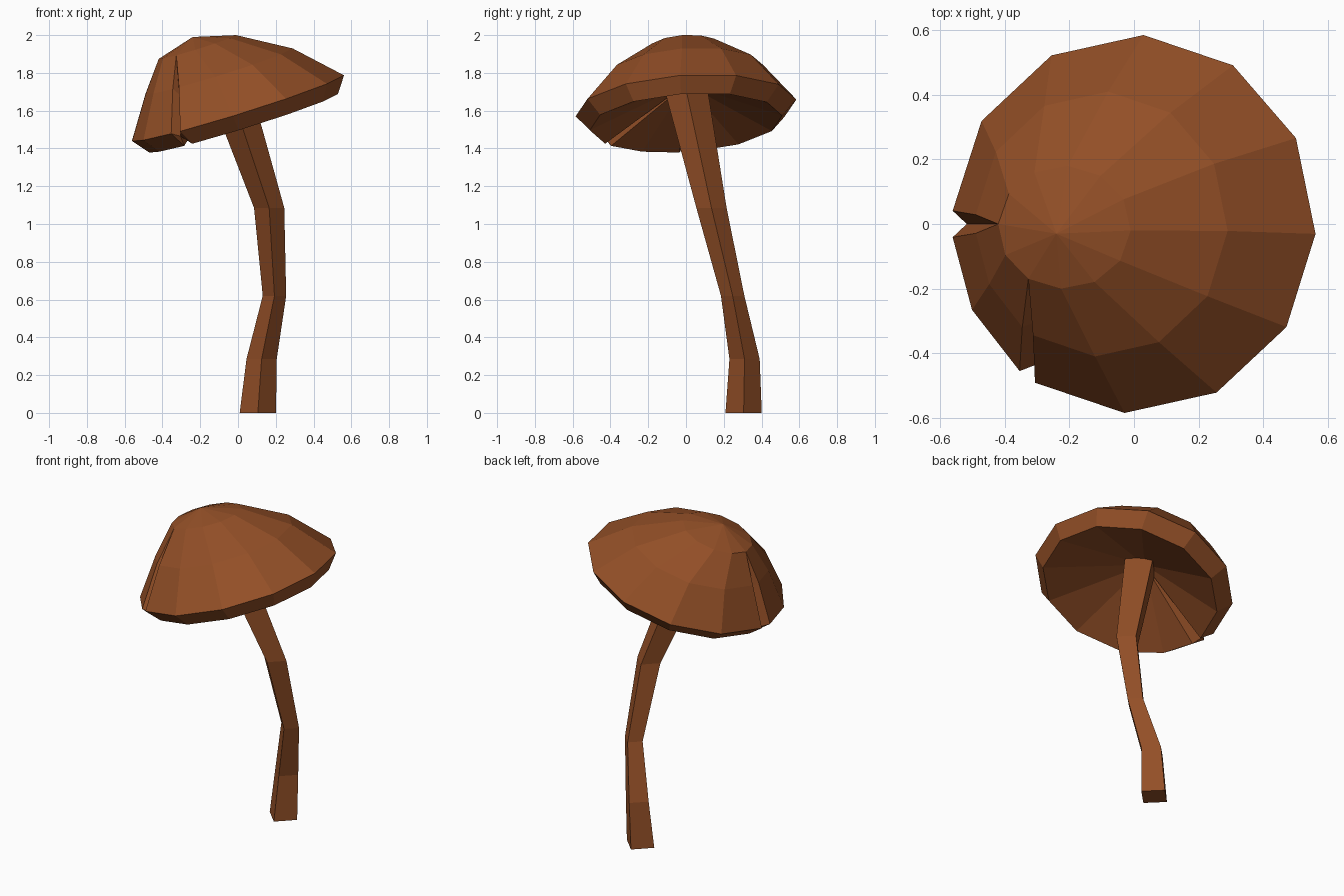
import bpy, bmesh
from math import sin, cos, radians
from mathutils import Vector

if "Cube" in bpy.data.objects:
    bpy.data.objects.remove(bpy.data.objects["Cube"])

brown = bpy.data.materials.new("mushroom brown")
brown.diffuse_color = (0.29, 0.078, 0.02, 1)
brown.use_nodes = True
brown.node_tree.nodes["Principled BSDF"].inputs["Base Color"].default_value = brown.diffuse_color


def finish(bm, name):
    bmesh.ops.remove_doubles(bm, verts=bm.verts, dist=0.0005)
    bmesh.ops.recalc_face_normals(bm, faces=bm.faces)
    me = bpy.data.meshes.new(name)
    bm.to_mesh(me)
    bm.free()
    me.materials.append(brown)
    ob = bpy.data.objects.new(name, me)
    bpy.context.collection.objects.link(ob)
    return ob


# Cap: tilted rings (centre, x radius, y radius) from crown to lower rim
RINGS = [((-0.215, -0.01, 1.937), 0.205, 0.19),
         ((-0.10, 0.0, 1.81), 0.39, 0.41),
         ((0.0, 0.0, 1.615), 0.562, 0.585),
         ((0.03, 0.0, 1.535), 0.50, 0.51)]
CROWN = Vector((-0.24, -0.03, 1.99))
HOLLOW = Vector((-0.08, 0.0, 1.74))


def ring_point(i, deg, inset=1.0, drop=0.0):
    (cx, cy, cz), rx, ry = RINGS[i]
    dx = rx * inset * cos(radians(deg))
    dy = ry * inset * sin(radians(deg))
    return Vector((cx + dx, cy + dy, cz + 0.31 * dx + 0.06 * dy - drop))


def column(crown_deg, deg):
    return [CROWN, ring_point(0, crown_deg)] + \
           [ring_point(i, deg) for i in (1, 2, 3)] + [HOLLOW]


def groove(crown_deg, deg):
    floor = ring_point(2, deg, 0.92, 0.03)
    return [CROWN, ring_point(0, crown_deg), ring_point(1, deg, 0.92, 0.04),
            floor, floor.copy(), HOLLOW]


# Two splits run from the rim up to the crown ring
SPLITS = {177: (176, 184), 237: (231, 237)}
columns = []
for k in range(12):
    a = -3 + 30 * k
    if a in SPLITS:
        lo, hi = SPLITS[a]
        columns += [column(a, lo), groove(a, (lo + hi) / 2), column(a, hi)]
    else:
        columns.append(column(a, a))

bm = bmesh.new()
for j, c in enumerate(columns):
    n = columns[(j + 1) % len(columns)]
    for i in range(len(c) - 1):
        pts = []
        for p in (c[i], c[i + 1], n[i + 1], n[i]):
            if all((p - q).length > 0.0005 for q in pts):
                pts.append(p)
        if len(pts) > 2:
            bm.faces.new([bm.verts.new(p) for p in pts])
finish(bm, "mushroom_cap")

# Stem: four-sided diamond section swept up a crooked path (x, y, z, radius)
PATH = [(0.105, 0.305, 0.0, 0.096), (0.125, 0.31, 0.285, 0.08),
        (0.193, 0.247, 0.62, 0.062), (0.165, 0.135, 1.085, 0.08),
        (-0.06, -0.01, 1.76, 0.117)]
bm = bmesh.new()
loops = [[bm.verts.new((x + r * cx, y + r * cy, z))
          for cx, cy in ((1, 0), (0, 1), (-1, 0), (0, -1))]
         for x, y, z, r in PATH]
for a, b in zip(loops, loops[1:]):
    for i in range(4):
        k = (i + 1) % 4
        bm.faces.new((a[i], a[k], b[k], b[i]))
bm.faces.new(loops[0][::-1])
bm.faces.new(loops[-1])
finish(bm, "mushroom_stem")
